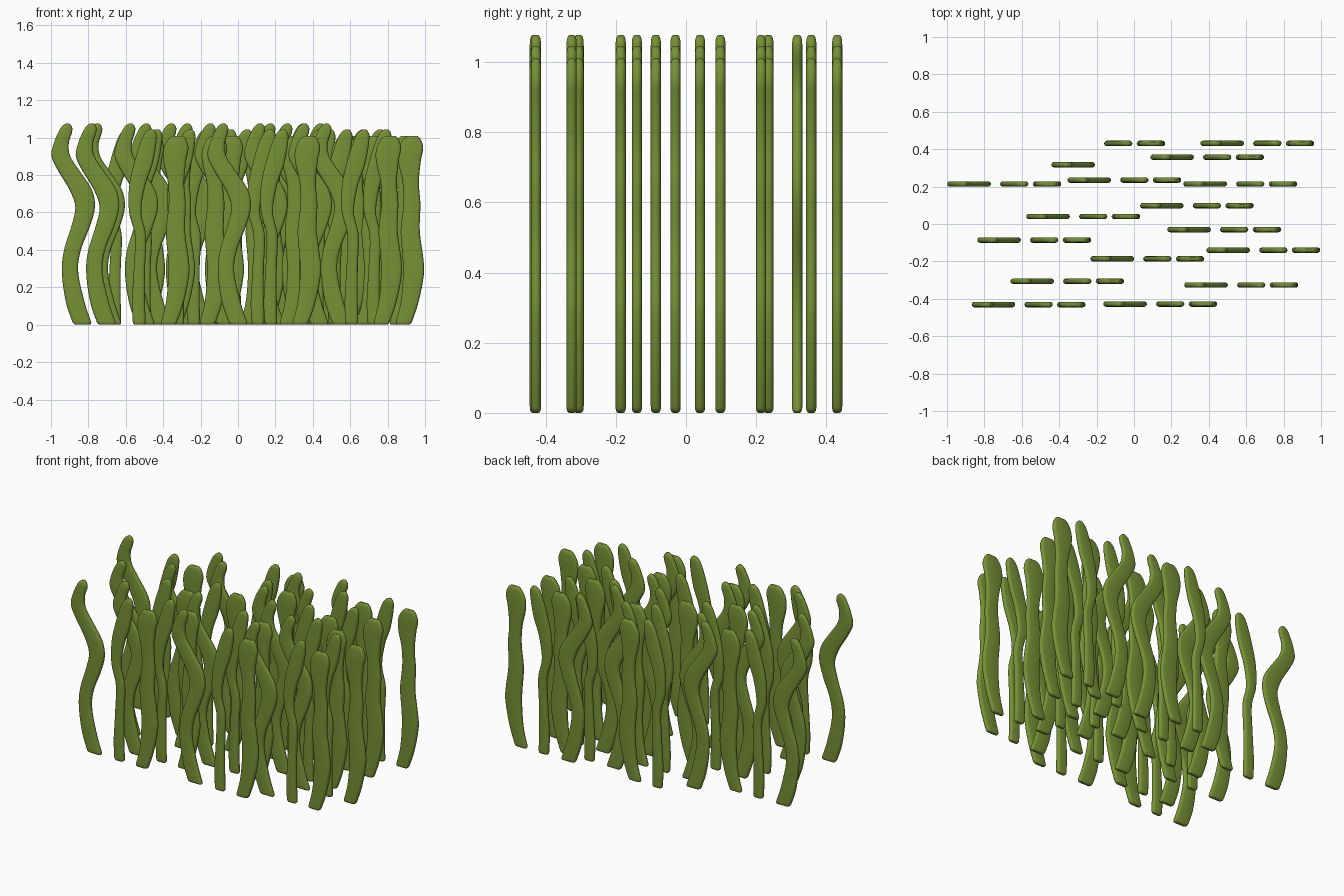
import bpy, bmesh, math

cube = bpy.data.objects.get("Cube")
if cube:
    bpy.data.objects.remove(cube, do_unlink=True)

# Single leaf colour
green = bpy.data.materials.new("leaf_green")
green.use_nodes = True
LEAF = (0.18, 0.285, 0.036, 1)
green.diffuse_color = LEAF
green.node_tree.nodes["Principled BSDF"].inputs["Base Color"].default_value = LEAF

HALF_THICK = 0.0145

# Blade silhouettes: height, left edge, right edge, in hundredths
TALL = [(0, 12, 22), (12, 8, 18), (29, 5.8, 14.5), (40, 7, 16), (53, 11, 21),
        (63, 13, 23.5), (72, 10, 22), (82, 4, 15.5), (90, 0.3, 10.3),
        (97, 1.5, 9.5), (104, 4.5, 11.5), (107.7, 7, 10.7)]
MIDDLE = [(0, 2.5, 9.3), (12, 2, 9), (30, 3, 9), (48, 3.5, 9.5), (60, 0.5, 7),
          (74, 0.5, 9), (86, 3, 13), (100, 7.5, 15.3), (104.5, 10.5, 14.5)]
SHORT = [(0, 0, 8.5), (12, 3, 12.5), (28, 4.3, 15.5), (36, 4, 15), (50, 3, 13.2),
         (65, 4.5, 13.5), (76, 4, 12.7), (88, 1.5, 13.8), (95, 2, 15),
         (101, 5.5, 13)]


def edge_at(rows, z, col):
    """Smooth curve through one edge of a silhouette."""
    last = len(rows) - 1
    i = max(k for k in range(last) if rows[k][0] <= z or k == 0)

    def slope(k):
        a, b = rows[max(k - 1, 0)], rows[min(k + 1, last)]
        return (b[col] - a[col]) / (b[0] - a[0])

    a, b = rows[i], rows[i + 1]
    h = b[0] - a[0]
    t = (z - a[0]) / h
    s = 1 - t
    return (a[col] * (1 + 2 * t) * s * s + b[col] * (3 - 2 * t) * t * t
            + h * t * s * (slope(i) * s - slope(i + 1) * t))


def blade_mesh(name, rows, steps=44):
    """Loft rounded flat sections up the silhouette, with softened ends."""
    top = rows[-1][0] / 100
    ends = [0, 0.002, 0.006, 0.012]
    heights = ends + [0.02 + (top - 0.05) * k / steps for k in range(steps + 1)]
    heights += [top - d for d in (0.02, 0.012, 0.006, 0.002, 0)]
    bm = bmesh.new()
    rings = []
    for z in heights:
        left = edge_at(rows, z * 100, 1) / 100
        right = edge_at(rows, z * 100, 2) / 100
        mid, half = (left + right) / 2, (right - left) / 2
        # Round both ends
        radius, d = (0.015, z) if z < top / 2 else (0.025, top - z)
        d = min(max(d / radius, 0), 1)
        f = math.sqrt(1 - (1 - d) ** 2)
        half = max(half - 0.015 * (1 - f), 0.004)
        thick = HALF_THICK * (0.45 + 0.55 * f)
        flat = max(half - thick, 0)
        ring = []
        for side in (1, -1):
            for k in range(7):
                a = math.pi * (k / 6 - 0.5)
                ring.append(bm.verts.new((
                    mid + side * (flat + min(thick, half) * math.cos(a)),
                    side * thick * math.sin(a), z)))
        rings.append(ring)
    for low, high in zip(rings, rings[1:]):
        for k in range(len(low)):
            n = (k + 1) % len(low)
            bm.faces.new((low[k], low[n], high[n], high[k]))
    bm.faces.new(rings[0][::-1])
    bm.faces.new(rings[-1])
    bmesh.ops.recalc_face_normals(bm, faces=bm.faces)
    for face in bm.faces:
        face.smooth = len(face.verts) == 4
    mesh = bpy.data.meshes.new(name)
    bm.to_mesh(mesh)
    bm.free()
    mesh.materials.append(green)
    return mesh


# Each clump holds three blades side by side
BLADES = [("tall_blade", blade_mesh("tall_blade", TALL), 0),
          ("middle_blade", blade_mesh("middle_blade", MIDDLE), 0.283),
          ("short_blade", blade_mesh("short_blade", SHORT), 0.455)]

# Clump positions: left end and depth
CLUMPS = [(-1, .214), (-.84, -.086), (-.87, -.431), (-.663, -.306), (-.578, .04),
          (-.444, .431), (-.358, .235), (-.235, -.186), (-.166, -.428),
          (.03, .098), (.085, .357), (.176, -.03), (.262, .214), (.267, -.326),
          (.353, .431), (.385, -.14)]
STRAY_CLUMP, STRAY_DEPTH = 5, .317  # this clump's tall blade stands apart

for number, (x, y) in enumerate(CLUMPS):
    for name, mesh, offset in BLADES:
        blade = bpy.data.objects.new(f"{name}_{number + 1}", mesh)
        stray = number == STRAY_CLUMP and name == "tall_blade"
        blade.location = (x + offset, STRAY_DEPTH if stray else y, 0)
        bpy.context.collection.objects.link(blade)
